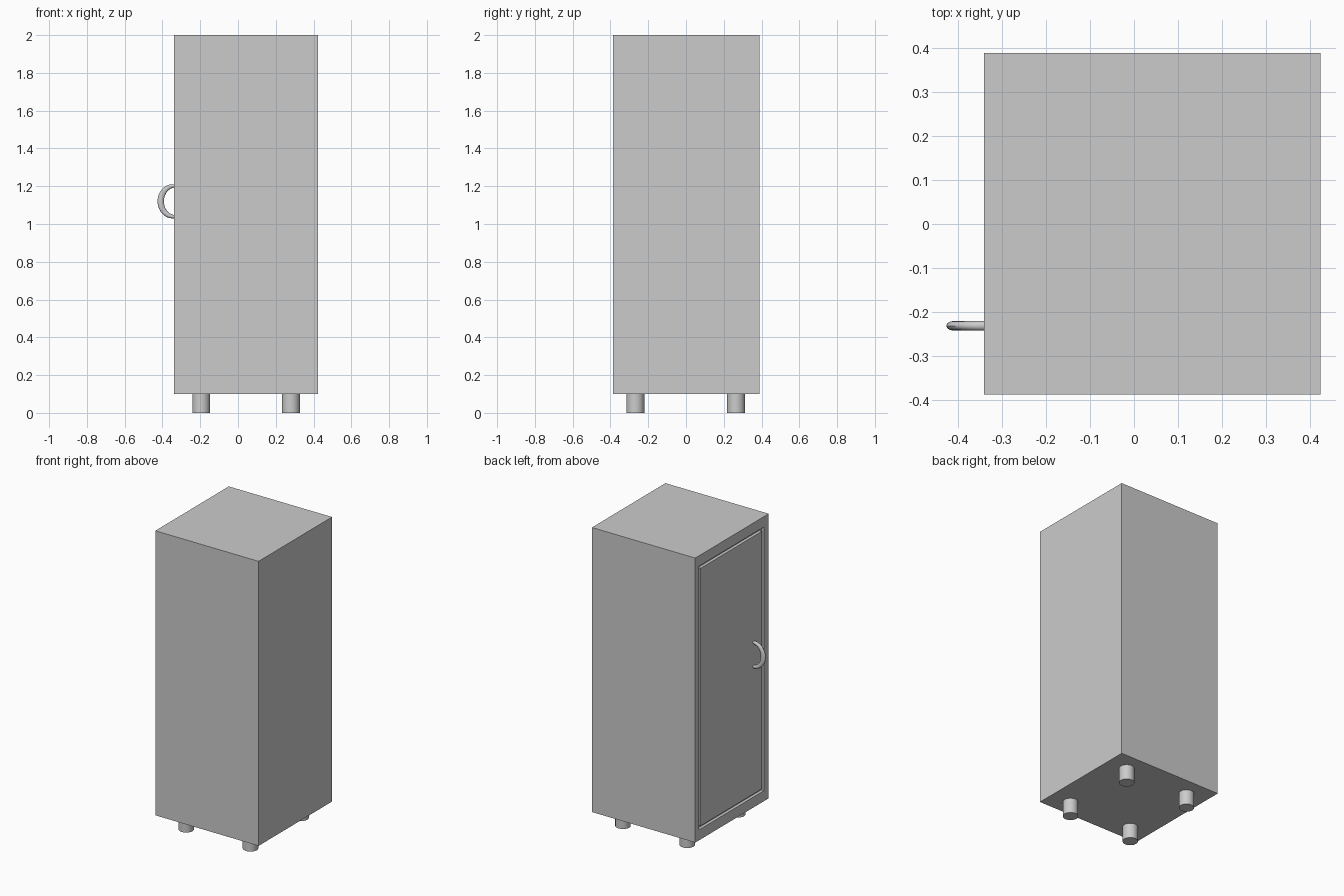
import bpy, bmesh, math

if "Cube" in bpy.data.objects:
    bpy.data.objects.remove(bpy.data.objects["Cube"])


def make_object(name, bm):
    bmesh.ops.recalc_face_normals(bm, faces=bm.faces)
    me = bpy.data.meshes.new(name)
    bm.to_mesh(me)
    bm.free()
    ob = bpy.data.objects.new(name, me)
    bpy.context.collection.objects.link(ob)
    return ob


def loft(name, rings):
    """Skin a list of equal-length point loops and cap both ends."""
    bm = bmesh.new()
    loops = [[bm.verts.new(p) for p in r] for r in rings]
    n = len(loops[0])
    for a, b in zip(loops, loops[1:]):
        for i in range(n):
            j = (i + 1) % n
            bm.faces.new((a[i], a[j], b[j], b[i]))
    bm.faces.new(loops[0])
    bm.faces.new(loops[-1])
    return make_object(name, bm)


def rect(x, y0, y1, z0, z1):
    return [(x, y0, z0), (x, y1, z0), (x, y1, z1), (x, y0, z1)]


def smooth(ob):
    bpy.ops.object.select_all(action='DESELECT')
    bpy.context.view_layer.objects.active = ob
    ob.select_set(True)
    bpy.ops.object.shade_smooth_by_angle(angle=math.radians(40))


# Cabinet body, with the groove that outlines the door on the -x side
LEFT, RIGHT, DEPTH, GAP = -0.34, 0.423, 0.02, 0.02
outer = (-0.337, 0.35, 0.17, 1.93)
inner = (outer[0] + GAP, outer[1] - GAP, outer[2] + GAP, outer[3] - GAP)
loft("cabinet_body", [
    rect(RIGHT, -0.387, 0.388, 0.1, 2.0),
    rect(LEFT, -0.387, 0.388, 0.1, 2.0),
    rect(LEFT, *outer),
    rect(LEFT + DEPTH, *outer),
    rect(LEFT + DEPTH, *inner),
    rect(LEFT, *inner),
])

# Door handle: crescent that is thickest in the middle
rings = []
STEPS, SIDES = 24, 12
for s in range(STEPS + 1):
    t = math.pi * (s / STEPS - 0.5)
    thick = 0.009 + 0.008 * math.cos(t)
    ring = []
    for k in range(SIDES):
        a = math.tau * k / SIDES
        r = thick * math.cos(a)
        ring.append((LEFT - (0.069 + r) * math.cos(t),
                     -0.231 + 0.011 * math.sin(a),
                     1.12 + (0.081 + r) * math.sin(t)))
    rings.append(ring)
smooth(loft("door_handle", rings))

# Four round feet
for xn, x in (("left", -0.195), ("right", 0.28)):
    for yn, y in (("front", -0.268), ("back", 0.265)):
        bpy.ops.mesh.primitive_cylinder_add(
            vertices=32, radius=0.047, depth=0.1, location=(x, y, 0.05))
        foot = bpy.context.object
        foot.name = f"{yn}_{xn}_foot"
        smooth(foot)
